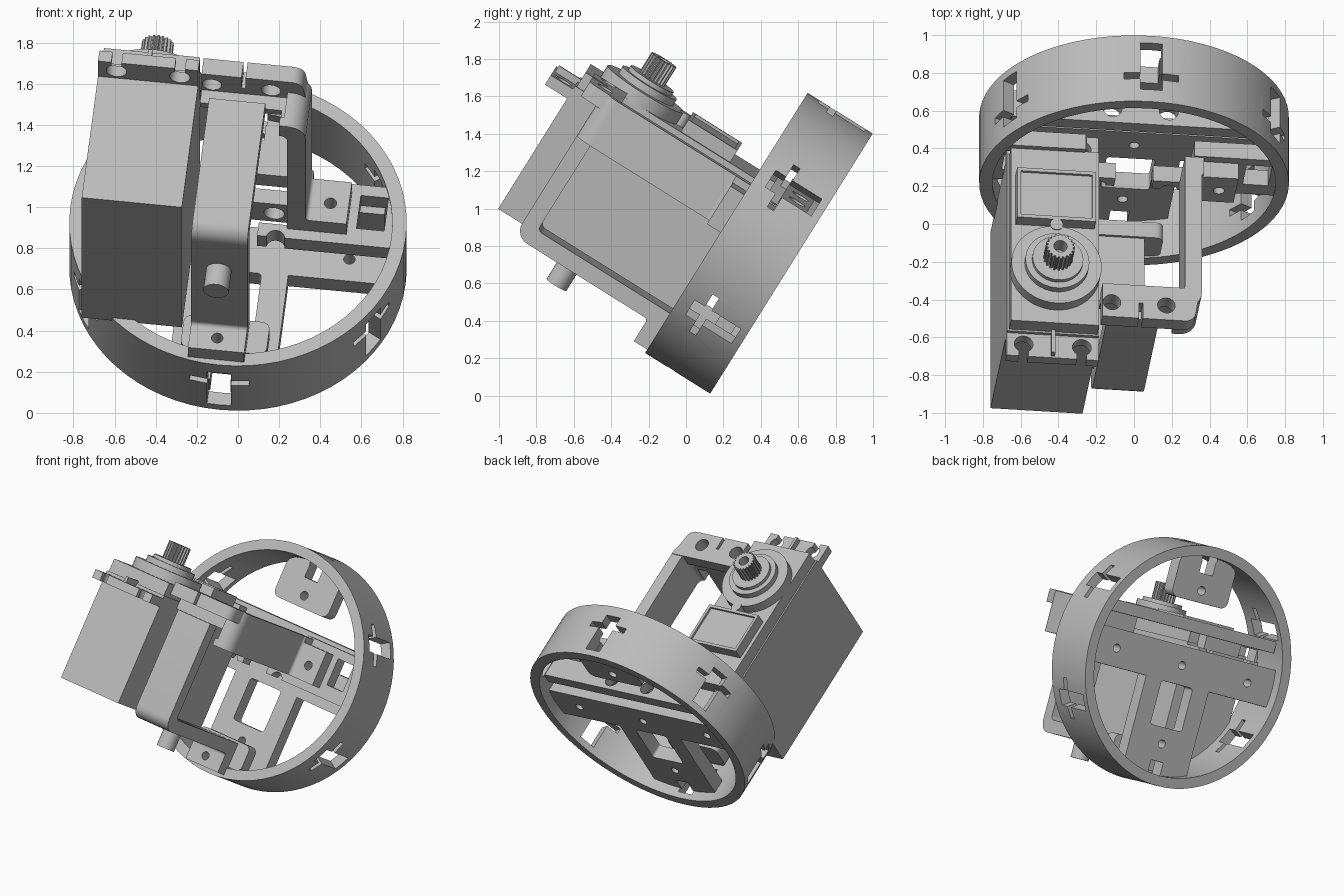
import bpy, bmesh
from math import sin, cos, pi, radians
from mathutils import Matrix, Vector

if "Cube" in bpy.data.objects:
    bpy.data.objects.remove(bpy.data.objects["Cube"])

grey = bpy.data.materials.new("light grey plastic")
grey.use_nodes = True
grey.diffuse_color = (0.5, 0.5, 0.5, 1)
grey.node_tree.nodes["Principled BSDF"].inputs["Base Color"].default_value = (0.5, 0.5, 0.5, 1)

# Tilted working frame: u across, v up in the ring plane, n along the ring axis
tilt = Matrix((Vector((1, 0, 0)), Vector((0, 0.53, 0.848)), Vector((0, -0.848, 0.53)))).transposed()
FRAME = (Matrix.Translation((0, 0.39, 0.815)) @ tilt.to_4x4()
         @ Matrix.Rotation(radians(-6.5), 4, 'Z'))
parts = []


def prism(name, pts, axis, lo, hi):
    """Extrude a 2D outline along u (pts v,n), v (pts n,u) or n (pts u,v)."""
    k = "uvn".index(axis)

    def place(p, h):
        c = [0, 0, 0]
        c[k], c[(k + 1) % 3], c[(k + 2) % 3] = h, p[0], p[1]
        return c
    bm = bmesh.new()
    low = [bm.verts.new(place(p, lo)) for p in pts]
    top = [bm.verts.new(place(p, hi)) for p in pts]
    bm.faces.new(low[::-1])
    bm.faces.new(top)
    for i in range(len(pts)):
        j = (i + 1) % len(pts)
        bm.faces.new((low[i], low[j], top[j], top[i]))
    bmesh.ops.recalc_face_normals(bm, faces=bm.faces)
    me = bpy.data.meshes.new(name)
    bm.to_mesh(me)
    bm.free()
    me.materials.append(grey)
    ob = bpy.data.objects.new(name, me)
    bpy.context.scene.collection.objects.link(ob)
    ob.matrix_world = FRAME
    parts.append(ob)
    return ob


def rounded(corners, seg=6):
    """Outline from (a, b, radius) corners, with arcs where radius > 0."""
    out = []
    for i, (a, b, r) in enumerate(corners):
        p = Vector((a, b))
        if r == 0:
            out.append(p)
            continue
        d0 = (Vector(corners[i - 1][:2]) - p).normalized() * r
        d1 = (Vector(corners[(i + 1) % len(corners)][:2]) - p).normalized() * r
        for s in range(seg + 1):
            t = s / seg * pi / 2
            out.append(p + d0 * (1 - sin(t)) + d1 * (1 - cos(t)))
    return out


def rect(a0, a1, b0, b1, r=0):
    return rounded([(a0, b0, r), (a1, b0, r), (a1, b1, r), (a0, b1, r)])


def circle(a, b, r, n=24):
    return [(a + r * cos(2 * pi * i / n), b + r * sin(2 * pi * i / n)) for i in range(n)]


def box(name, u0, u1, v0, v1, n0, n1, r=0):
    return prism(name, rect(u0, u1, v0, v1, r), 'n', n0, n1)


def cut(ob, *cutters):
    for c in cutters:
        c.hide_render = True
        m = ob.modifiers.new("cut", 'BOOLEAN')
        m.operation, m.object, m.solver = 'DIFFERENCE', c, 'EXACT'
    bpy.context.view_layer.update()
    ev = ob.evaluated_get(bpy.context.evaluated_depsgraph_get())
    me = bpy.data.meshes.new_from_object(ev)
    ob.modifiers.clear()
    ob.data = me
    for c in cutters:
        parts.remove(c)
        bpy.data.objects.remove(c)


def hole(a, b, r, axis='n', lo=-0.5, hi=1.6):
    return prism("hole", circle(a, b, r), axis, lo, hi)


# Ring with six cross-shaped sockets
ring = prism("ring", circle(0, 0, 0.82, 72), 'n', -0.205, 0.205)
cut(ring, prism("bore", circle(0, 0, 0.75, 72), 'n', -1, 1))
for i in range(6):
    socket = box("socket", 0.7, 0.9, -0.058, 0.058, -0.16, 0.13)
    slot = box("slot", 0.7, 0.9, -0.145, 0.145, 0.025, 0.065)
    for c in (socket, slot):
        c.matrix_world = FRAME @ Matrix.Rotation(radians(30 + 60 * i), 4, 'Z')
    cut(ring, socket, slot)

# T-shaped back frame
B0, B1 = -0.13, -0.03
crossbar = box("crossbar", -0.755, 0.755, -0.125, 0.13, B0, B1)
cut(crossbar, *[hole(u, 0, 0.028) for u in (-0.545, 0, 0.545)])
stem = box("stem", -0.26, 0.26, -0.76, -0.125, B0, B1)
cut(stem, box("window", -0.13, 0.13, -0.43, -0.13, -1, 1, 0.02),
    box("end_slot", -0.05, 0.05, -0.9, -0.66, -1, 1), hole(0, -0.54, 0.028))

# Upright rail above the crossbar, drilled for the motor screws
rail = box("upright_rail", -0.69, 0.69, 0.235, 0.315, B0, 0.03)
cut(rail, *[hole(-0.055, u, 0.05, 'v', 0, 0.5) for u in (-0.15, 0.15)])

# Front shelves flush with the ring rim, one each side
F0, F1 = 0.10, 0.195
for side, name in ((1, "left_shelf"), (-1, "right_shelf")):
    shelf = prism(name, [(side * a, b) for a, b in (
        (0.1, -0.055), (0.755, -0.055), (0.755, 0.12), (0.70, 0.29), (0.29, 0.29),
        (0.29, 0.02), (0.1, 0.02))], 'n', F0, F1)
    a, b = sorted((side * 0.575, side * 0.71))
    cut(shelf, box("shelf_window", a, b, 0.04, 0.23, -1, 1), hole(side * 0.19, -0.06, 0.045))

# Pads inside the ring at bottom and top
lower_pad = box("lower_pad", -0.2, 0.22, -0.73, -0.545, F0, F1, 0.04)
cut(lower_pad, box("pad_slot", -0.05, 0.05, -0.9, -0.66, -1, 1))
upper_pad = box("upper_pad", -0.23, 0.23, 0.435, 0.72, B0, B1, 0.05)
cut(upper_pad, box("pad_slot", -0.055, 0.055, 0.63, 0.9, -1, 1), hole(0, 0.515, 0.03))
for name, u in (("upper_pad_root_right", -0.19), ("upper_pad_root_left", 0.06)):
    box(name, u, u + 0.13, 0.7, 0.755, B0, B1)

# Lower bracket: foot, long arm and front wall, with a pivot pin
lower_bracket = prism("lower_bracket", rounded([
    (-0.79, F1, 0), (-0.56, F1, 0), (-0.56, 1.04, 0.03), (0.12, 1.04, 0),
    (0.12, 1.13, 0), (-0.65, 1.13, 0.08), (-0.65, 0.29, 0.02), (-0.79, 0.29, 0)]),
    'u', -0.155, 0.12)
cut(lower_bracket, hole(-0.02, -0.72, 0.028))
prism("pivot_pin", circle(0.80, -0.02, 0.062), 'v', -0.77, -0.6)

# Side bracket: foot, arm and front wall
side_bracket = prism("side_bracket", rounded([
    (F1, 0.24, 0), (1.04, 0.24, 0.04), (1.04, -0.2, 0), (1.13, -0.2, 0),
    (1.13, 0.33, 0.09), (0.29, 0.33, 0.02), (0.29, 0.53, 0), (F1, 0.53, 0)]),
    'v', 0.0, 0.28)
cut(side_bracket, box("relief", -0.3, 0.2, -0.1, 0.12, 1, 1.3),
    box("front_relief", -0.3, 0.22, 0.05, 0.2, 1.08, 1.3),
    box("foot_trim", 0.34, 0.6, 0.24, 0.4, 0, 0.5), hole(0.44, 0.11, 0.03),
    *[hole(1.135, u, 0.047, 'v', 0, 0.5) for u in (-0.15, 0.14)])

# Drilled mounting tab at the front of the side bracket
tab = prism("mounting_tab", rounded([
    (1.02, -0.2, 0), (1.225, -0.2, 0), (1.225, 0.29, 0.05), (1.02, 0.32, 0)]), 'v', 0.195, 0.285)
cut(tab, *[hole(1.135, u, 0.047, 'v', 0, 0.5) for u in (-0.15, 0.14)],
    box("tab_slot", -0.005, 0.015, 0.1, 0.4, 1.13, 1.4))

# Motor case with two slotted ears
U0, U1, UC = -0.695, -0.205, -0.45
box("motor_case", U0, U1, -0.61, 0.17, 0.18, 1.28)
box("motor_lid", U0 + 0.01, U1 - 0.01, 0.17, 0.26, 0.19, 1.27)
for name, n0, n1, nh, tip in (("front_ear", 1.27, 1.42, 1.345, 1.5),
                              ("rear_ear", 0.03, 0.19, 0.11, -0.05)):
    ear = box(name, U0, U1, 0.09, 0.15, n0, n1)
    for u in (UC - 0.155, UC + 0.155):
        cut(ear, hole(nh, u, 0.05, 'v', 0, 0.3),
            box("ear_slot", u - 0.025, u + 0.025, 0, 0.3, min(nh, tip), max(nh, tip)))
box("front_ear_rib", UC - 0.01, UC + 0.01, 0.14, 0.19, 1.27, 1.41)

# Framed cover plate on the lid
cover = box("cover_plate", UC - 0.21, UC + 0.21, 0.25, 0.335, 0.36, 0.67)
cut(cover, box("cover_recess", UC - 0.19, UC + 0.19, 0.32, 0.5, 0.38, 0.65))
prism("cover_stud", circle(0.70, UC, 0.035), 'v', 0.25, 0.335)

# Stepped output boss and splined shaft
SN = 0.95
for name, r, top in (("boss_base", 0.24, 0.33), ("boss_step", 0.17, 0.37),
                     ("boss_collar", 0.135, 0.395)):
    prism(name, circle(SN, UC, r, 48), 'v', 0.25, top)
TEETH = 20
spline = []
for i in range(TEETH * 4):
    r = 0.078 if i % 4 < 2 else 0.066
    t = 2 * pi * i / (TEETH * 4)
    spline.append((SN + r * cos(t), UC + r * sin(t)))
shaft = prism("output_shaft", spline, 'v', 0.36, 0.515)
cut(shaft, hole(SN, UC, 0.036, 'v', 0.42, 0.7))

# Smooth round walls, keep corners sharp
bpy.ops.object.select_all(action='DESELECT')
for ob in parts:
    ob.select_set(True)
bpy.context.view_layer.objects.active = ring
bpy.ops.object.shade_smooth_by_angle(angle=radians(25))
